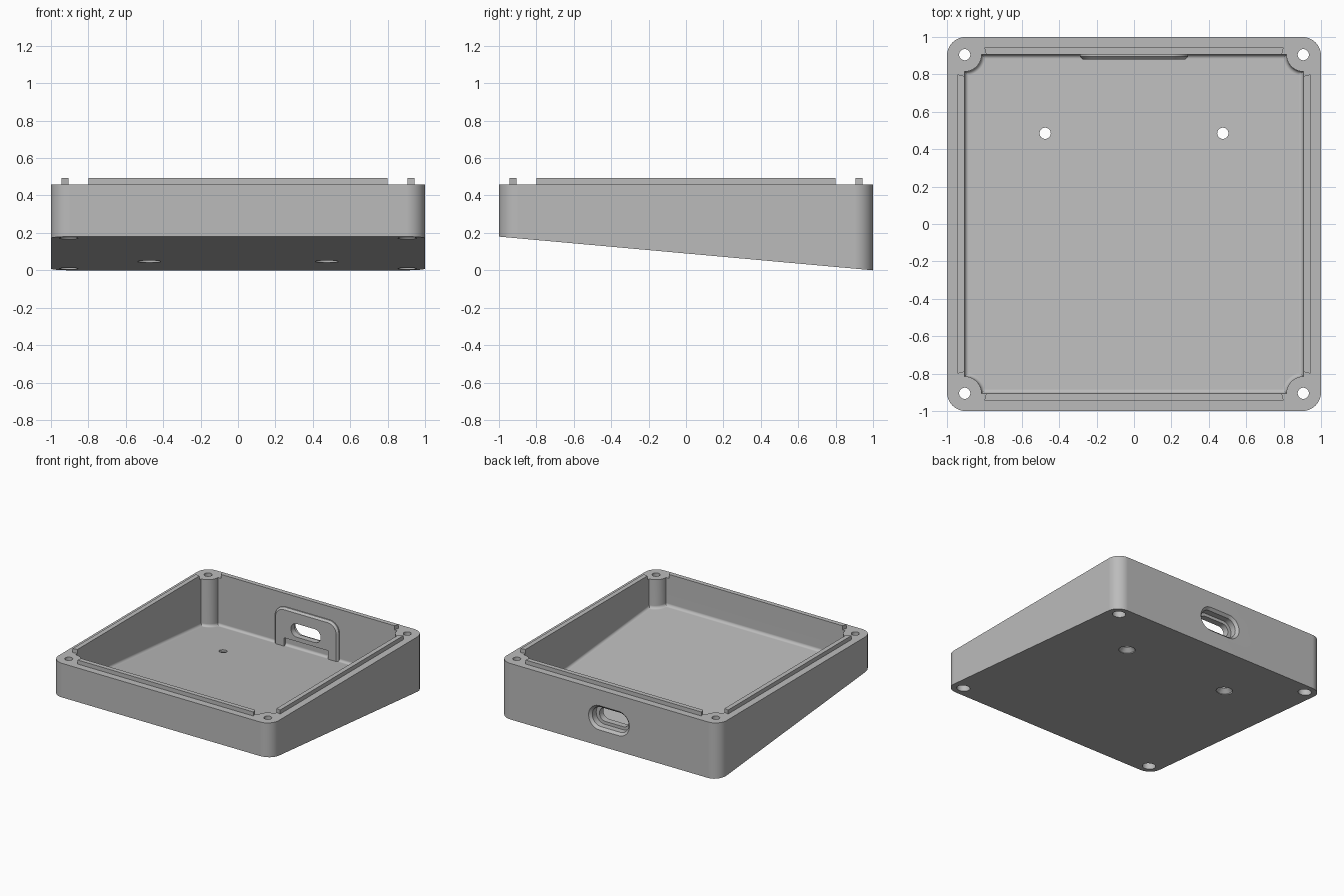
import bpy, bmesh
from math import sin, cos, pi, asin, radians
from mathutils import Matrix, Vector

if "Cube" in bpy.data.objects:
    bpy.data.objects.remove(bpy.data.objects["Cube"], do_unlink=True)

RIM = 0.46      # height of the wall top
WALL = 0.905    # inner face of the walls, also centre of the corner posts
FLOOR = 0.06    # floor thickness

grey = bpy.data.materials.new("plain grey")
grey.use_nodes = True
COLOUR = (0.5, 0.5, 0.5, 1)
grey.diffuse_color = COLOUR
grey.node_tree.nodes["Principled BSDF"].inputs["Base Color"].default_value = COLOUR


def slope(y):
    """Height of the tilted underside."""
    return 0.09 * (1 - y)


def loft(name, rings):
    """Closed solid through rings of equal point count."""
    bm = bmesh.new()
    loops = [[bm.verts.new(p) for p in ring] for ring in rings]
    n = len(loops[0])
    for a, b in zip(loops, loops[1:]):
        for i in range(n):
            j = (i + 1) % n
            bm.faces.new((a[i], a[j], b[j], b[i]))
    bm.faces.new(loops[0][::-1])
    bm.faces.new(loops[-1])
    bmesh.ops.recalc_face_normals(bm, faces=bm.faces)
    mesh = bpy.data.meshes.new(name)
    bm.to_mesh(mesh)
    bm.free()
    mesh.materials.append(grey)
    ob = bpy.data.objects.new(name, mesh)
    bpy.context.collection.objects.link(ob)
    return ob


def activate(ob):
    bpy.ops.object.select_all(action='DESELECT')
    ob.select_set(True)
    bpy.context.view_layer.objects.active = ob


def cut(ob, cutter):
    """Subtract the cutter and throw it away."""
    mod = ob.modifiers.new("cut", 'BOOLEAN')
    mod.operation, mod.solver, mod.object = 'DIFFERENCE', 'EXACT', cutter
    activate(ob)
    bpy.ops.object.modifier_apply(modifier=mod.name)
    bpy.data.objects.remove(cutter, do_unlink=True)


def finish(ob):
    activate(ob)
    bpy.ops.object.shade_smooth_by_angle(angle=radians(30))
    ob.modifiers.new("even_shading", 'WEIGHTED_NORMAL').keep_sharp = True


def rounded(hw, hh, r, steps=10):
    """Rounded rectangle outline, counter-clockwise."""
    pts = []
    for k, (sx, sy) in enumerate(((1, 1), (-1, 1), (-1, -1), (1, -1))):
        for i in range(steps + 1):
            a = (k + i / steps) * pi / 2
            pts.append((sx * (hw - r) + r * cos(a), sy * (hh - r) + r * sin(a)))
    return pts


def cavity_outline(inset, steps=12):
    """Square outline with a round post biting into each corner."""
    r = 0.09 + inset
    a0 = asin(inset / r)
    pts = []
    for k in range(4):
        turn = Matrix.Rotation(k * pi / 2, 2)
        for i in range(steps + 1):
            a = 1.5 * pi - a0 - (pi / 2 - 2 * a0) * i / steps
            pts.append(turn @ Vector((WALL + r * cos(a), WALL + r * sin(a))))
    return pts


def circle(x, y, r, z, steps=32):
    return [(x + r * cos(2 * pi * i / steps), y + r * sin(2 * pi * i / steps), z)
            for i in range(steps)]


# Wedge-shaped tray body
outline = rounded(1, 1, 0.1)
body = loft("tray_body", [[(x, y, slope(y)) for x, y in outline],
                          [(x, y, RIM) for x, y in outline]])

# Hollow inside, with a filleted floor edge
FILLET = 0.022
rings = []
for i in range(5):
    a = i / 4 * pi / 2
    rings.append([(x, y, slope(y) + FLOOR + FILLET * (1 - cos(a)))
                  for x, y in cavity_outline(FILLET * (1 - sin(a)))])
rings.append([(x, y, RIM + 0.1) for x, y in cavity_outline(0)])
cut(body, loft("cavity", rings))

# Screw holes through the corner posts, with recessed heads underneath
for sx in (-1, 1):
    for sy in (-1, 1):
        x, y = sx * WALL, sy * WALL
        head = slope(y) + 0.07
        cut(body, loft("post_hole", [circle(x, y, 0.05, -0.1), circle(x, y, 0.05, head),
                                     circle(x, y, 0.03, head), circle(x, y, 0.03, 0.6)]))

# Countersunk holes in the floor
for sx in (-1, 1):
    x, y = sx * 0.475, 0.485
    z = slope(y)
    cut(body, loft("floor_hole", [circle(x, y, 0.062, z - 0.1), circle(x, y, 0.062, z + 0.01),
                                  circle(x, y, 0.03, z + 0.04), circle(x, y, 0.03, z + 0.2)]))

# Socket opening in the back wall: flared pocket, then a narrow slot
SLOT_Z = 0.23


def slot_ring(hw, hh, y):
    return [(x, y, SLOT_Z + z) for x, z in rounded(hw, hh, hh * 0.98)]


def slot_cutter():
    return loft("slot", [slot_ring(0.185, 0.1, 1.05), slot_ring(0.185, 0.1, 1.0),
                         slot_ring(0.165, 0.08, 0.98), slot_ring(0.165, 0.08, 0.93),
                         slot_ring(0.135, 0.055, 0.93), slot_ring(0.135, 0.055, 0.8)])


cut(body, slot_cutter())
finish(body)


# Socket surround on the inside of the back wall, an arch on two legs
def arch_ring(hw, top, r, y):
    pts = [(hw - r + r * cos(i * pi / 20), top - r + r * sin(i * pi / 20)) for i in range(11)]
    half = [(0.2, 0.14), (0.2, 0.055), (hw, 0.055)] + pts
    return [(x, y, z) for x, z in half] + [(-x, y, z) for x, z in reversed(half)]


surround = loft("socket_surround", [arch_ring(0.29, 0.385, 0.09, WALL + 0.004),
                                    arch_ring(0.29, 0.385, 0.09, 0.895),
                                    arch_ring(0.275, 0.37, 0.075, 0.88)])
cut(surround, slot_cutter())
finish(surround)

# Locating lips along the four walls
for k, side in enumerate(("front", "right", "back", "left")):
    strip = [(-0.8, -0.943), (0.8, -0.943), (0.79, -WALL), (-0.79, -WALL)]
    lip = loft(side + "_lip", [[(x, y, z) for x, y in strip] for z in (RIM - 0.01, 0.493)])
    lip.data.transform(Matrix.Rotation(k * pi / 2, 4, 'Z'))
